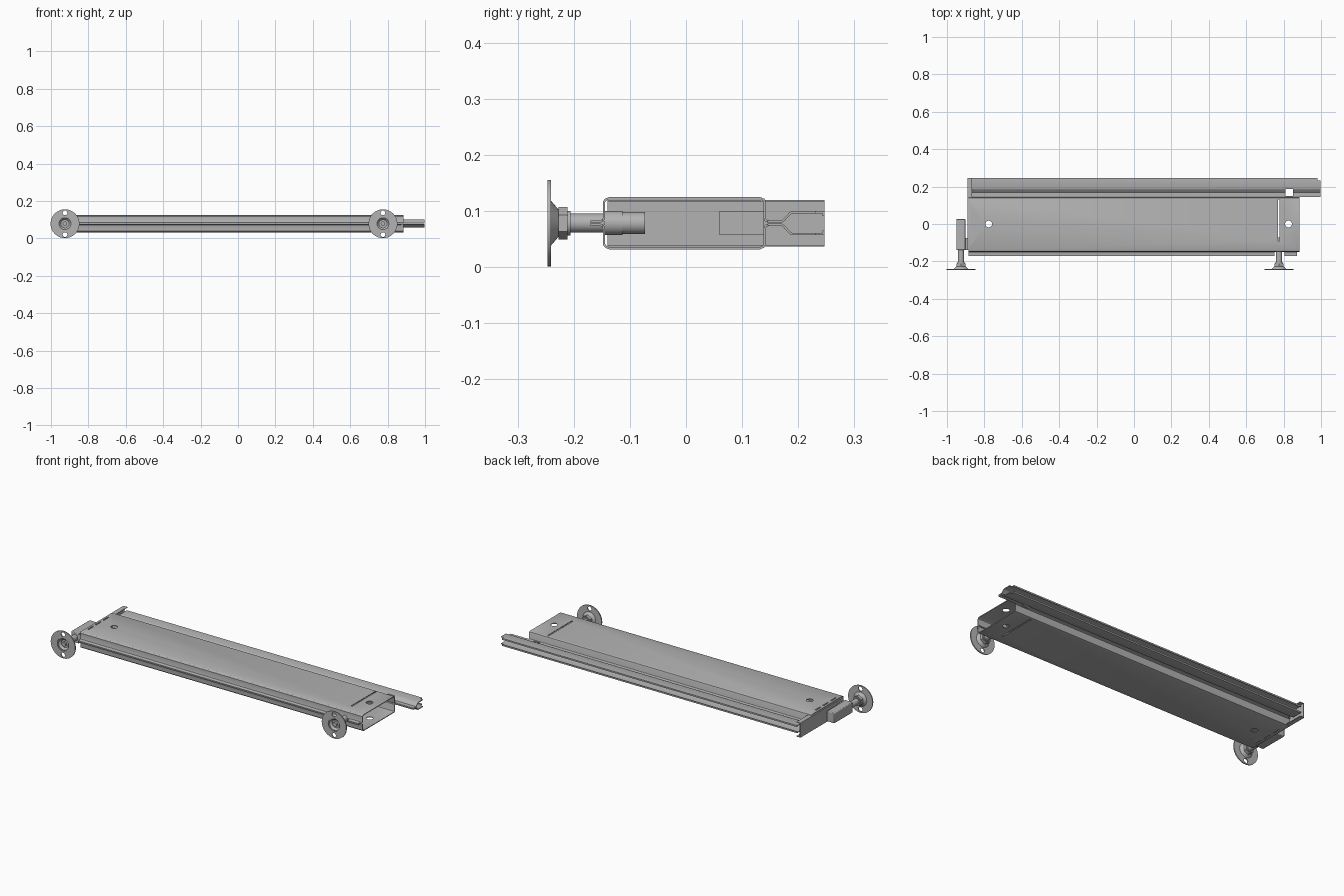
import bpy, bmesh, math
from mathutils import Matrix

old = bpy.data.objects.get("Cube")
if old:
    bpy.data.objects.remove(old, do_unlink=True)

MID = 0.0785  # height of the centre plane

steel = bpy.data.materials.new("grey_steel")
steel.use_nodes = True
grey = (0.45, 0.45, 0.45, 1)
steel.diffuse_color = grey
steel.node_tree.nodes["Principled BSDF"].inputs["Base Color"].default_value = grey


def make(name, bm):
    bmesh.ops.recalc_face_normals(bm, faces=bm.faces)
    mesh = bpy.data.meshes.new(name)
    bm.to_mesh(mesh)
    bm.free()
    mesh.materials.append(steel)
    ob = bpy.data.objects.new(name, mesh)
    bpy.context.collection.objects.link(ob)
    return ob


def box(name, x, y, z):
    bm = bmesh.new()
    bmesh.ops.create_cube(bm, size=1)
    for v in bm.verts:
        for i, (lo, hi) in enumerate((x, y, z)):
            v.co[i] = lo if v.co[i] < 0 else hi
    return make(name, bm)


def rod(name, x, y0, y1, r0, r1=None, z=MID, sides=32):
    """Round or hexagonal part along y."""
    bm = bmesh.new()
    place = Matrix.Translation((x, (y0 + y1) / 2, z)) @ Matrix.Rotation(-math.pi / 2, 4, 'X')
    bmesh.ops.create_cone(bm, cap_ends=True, segments=sides, radius1=r0,
                          radius2=r0 if r1 is None else r1, depth=y1 - y0, matrix=place)
    return make(name, bm)


def pin(x, y, r):
    """Vertical drill for round holes."""
    bm = bmesh.new()
    bmesh.ops.create_cone(bm, cap_ends=True, segments=24, radius1=r, radius2=r,
                          depth=1, matrix=Matrix.Translation((x, y, 0)))
    return make("drill", bm)


def bake(ob):
    """Replace the mesh by its modified result."""
    dg = bpy.context.evaluated_depsgraph_get()
    mesh = bpy.data.meshes.new_from_object(ob.evaluated_get(dg))
    ob.modifiers.clear()
    ob.data = mesh


def cut(obs, cutters):
    for ob in obs:
        for c in cutters:
            m = ob.modifiers.new("cut", 'BOOLEAN')
            m.operation = 'DIFFERENCE'
            m.solver = 'EXACT'
            m.object = c
        bpy.context.view_layer.update()
        bake(ob)
    for c in cutters:
        bpy.data.objects.remove(c, do_unlink=True)


def sheet(name, profile, x0, x1, side):
    """Bent sheet metal: a (y, offset from centre) line drawn out along x."""
    bm = bmesh.new()
    rows = [[bm.verts.new((x, y, MID + side * h)) for y, h in profile] for x in (x0, x1)]
    for i in range(len(profile) - 1):
        bm.faces.new((rows[0][i], rows[0][i + 1], rows[1][i + 1], rows[1][i]))
    ob = make(name, bm)
    m = ob.modifiers.new("thickness", 'SOLIDIFY')
    m.thickness = 0.004
    m.offset = 0
    m.use_even_offset = True
    bpy.context.view_layer.update()
    bake(ob)
    return ob


# Hollow beam made of two mirrored shells with centre flanges
shell = [(-0.17, 0.0025), (-0.154, 0.0025), (-0.148, 0.005), (-0.146, 0.01),
         (-0.146, 0.038), (-0.143, 0.042), (-0.137, 0.0445), (0.132, 0.0445),
         (0.138, 0.042), (0.14, 0.038), (0.14, 0.01), (0.142, 0.005), (0.148, 0.0025)]
shells = [sheet(n, shell, -0.885, 0.885, s)
          for n, s in (("upper_shell", 1), ("lower_shell", -1))]
tall = (-0.5, 0.5)
cutters = [pin(-0.777, 0, 0.018), pin(0.826, 0, 0.018),
           box("seam", (0.771, 0.779), (-0.09, 0.13), tall),
           box("foot_gap", (0.75, 0.805), (-0.2, -0.1485), tall),
           box("corner_gap", (0.872, 0.9), (-0.2, -0.1485), tall)]
for y in (-0.078, -0.01, 0.058):
    cutters.append(box("slot", (-0.873, -0.866), (y - 0.023, y + 0.023), tall))
cut(shells, cutters)

# Forked rail along the back
fork = [(0.145, 0.0025), (0.17, 0.0025), (0.175, 0.006), (0.186, 0.018),
        (0.19, 0.0195), (0.245, 0.0195), (0.245, 0.013)]
rails = [sheet(n, fork, -0.87, 0.998, s)
         for n, s in (("upper_rail", 1), ("lower_rail", -1))]
cut(rails, [box("window", (0.81, 0.85), (0.14, 0.187), tall),
            box("notch", (0.982, 1.1), (0.232, 0.3), tall)])

# Channel-shaped end cap
box("end_cap_web", (-0.891, -0.886), (-0.14, 0.247), (0.037, 0.12))
for n, z in (("end_cap_top", 0.117), ("end_cap_bottom", 0.037)):
    box(n, (-0.89, -0.865), (-0.138, 0.247), (z, z + 0.003))

# Inner latch and the foot socket inside the open end
box("inner_latch", (0.7, 0.76), (0.06, 0.138), (0.057, 0.1))
rod("socket_collar", 0.775, -0.146, -0.113, 0.0215)
rod("socket_tube", 0.775, -0.113, -0.073, 0.0195)

# Outer foot holder at the closed end
holder = box("foot_holder", (-0.95, -0.902), (-0.139, 0.027), (0.049, 0.108))
m = holder.modifiers.new("edges", 'BEVEL')
m.width = 0.004
m.segments = 2
box("holder_bracket", (-0.903, -0.885), (-0.139, -0.075), (0.055, 0.102))

# Two levelling feet
for side, x in (("closed_end", -0.925), ("open_end", 0.775)):
    disc = rod(side + "_foot_disc", x, -0.247, -0.241, 0.077, sides=48)
    cut([disc], [rod("drill", x, -0.3, -0.2, 0.0125, z=MID + s * 0.058, sides=20) for s in (-1, 1)]
        + [rod("dish", x, -0.25, -0.2, 0.036)])
    cone = rod(side + "_foot_cone", x, -0.2415, -0.227, 0.041, 0.024)
    cut([cone], [rod("hollow", x, -0.25, -0.231, 0.04, 0.022)])
    rod(side + "_foot_pivot", x, -0.242, -0.226, 0.012)
    rod(side + "_foot_nut", x, -0.227, -0.211, 0.029, sides=6)
    rod(side + "_foot_collar", x, -0.211, -0.206, 0.022)
    rod(side + "_foot_stem", x, -0.206, -0.135, 0.017)

# Smooth curved faces, keep edges sharp
bpy.ops.object.select_all(action='DESELECT')
for ob in bpy.context.scene.objects:
    if ob.type == 'MESH' and ob.data.materials and ob.data.materials[0] == steel:
        ob.select_set(True)
        bpy.context.view_layer.objects.active = ob
bpy.ops.object.shade_smooth_by_angle(angle=math.radians(30))
